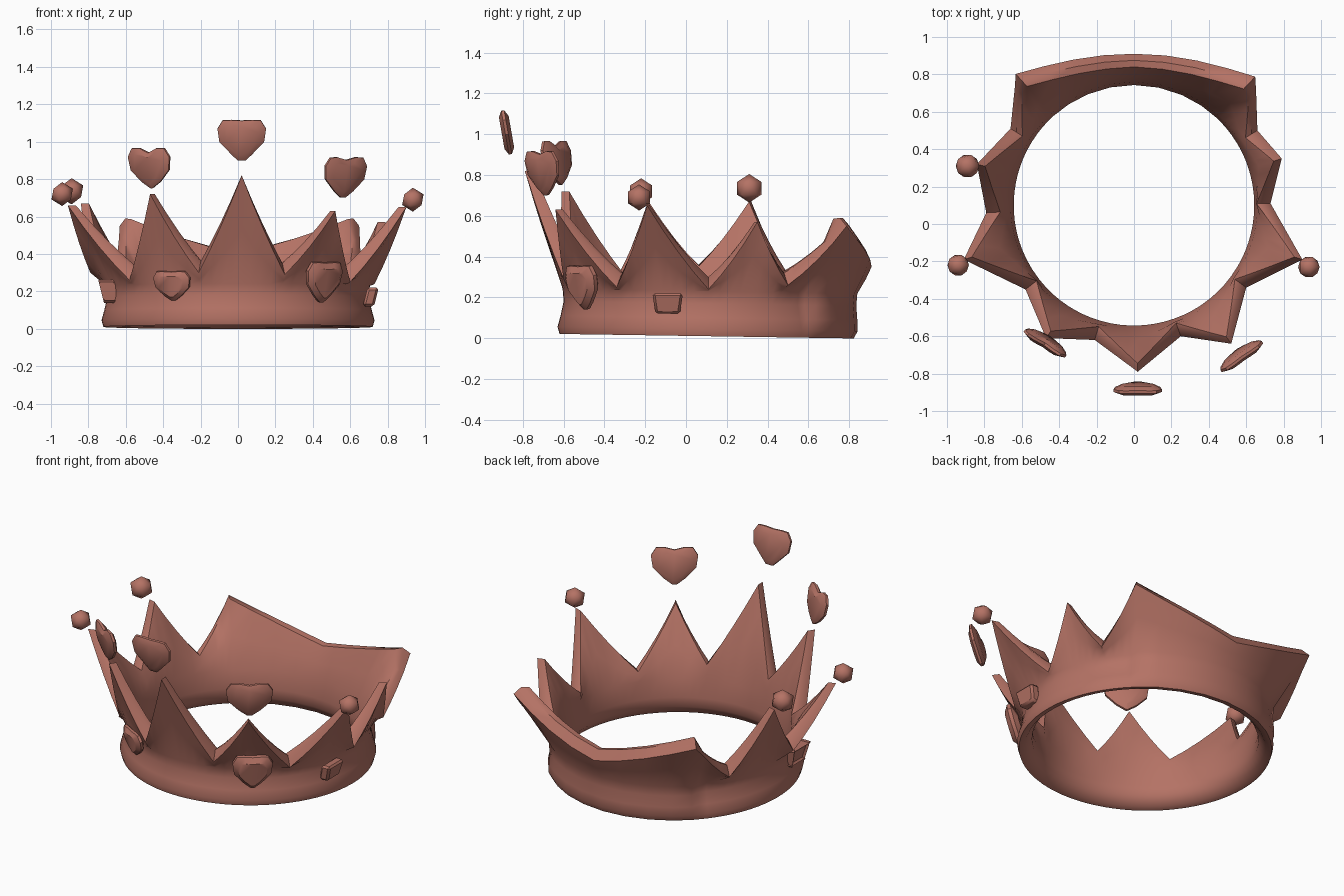
import bpy, bmesh
from math import atan2, hypot, cos, sin, radians
from mathutils import Matrix, Vector

if "Cube" in bpy.data.objects:
    bpy.data.objects.remove(bpy.data.objects["Cube"])

clay = bpy.data.materials.new("dusty_rose")
clay.use_nodes = True
colour = (0.46, 0.17, 0.13, 1)
clay.diffuse_color = colour
clay.node_tree.nodes["Principled BSDF"].inputs["Base Color"].default_value = colour


def finish(name, bm, angle):
    bmesh.ops.recalc_face_normals(bm, faces=bm.faces)
    mesh = bpy.data.meshes.new(name)
    bm.to_mesh(mesh)
    bm.free()
    mesh.materials.append(clay)
    ob = bpy.data.objects.new(name, mesh)
    bpy.context.collection.objects.link(ob)
    bpy.ops.object.select_all(action="DESELECT")
    ob.select_set(True)
    bpy.context.view_layer.objects.active = ob
    bpy.ops.object.shade_smooth_by_angle(angle=radians(angle))


def bridge(bm, loops, closed=False):
    pairs = list(zip(loops, loops[1:]))
    if closed:
        pairs.append((loops[-1], loops[0]))
    for a, b in pairs:
        n = len(a)
        for i in range(n):
            bm.faces.new((a[i], a[(i + 1) % n], b[(i + 1) % n], b[i]))


# Crown rim: alternating spike tips and valleys, counter-clockwise from the front
CENTRE = Vector((0, 0.1, 0))
rim = [
    (0.02, -0.79, 0.82), (0.25, -0.60, 0.29),
    (0.52, -0.64, 0.63), (0.60, -0.34, 0.25),
    (0.90, -0.19, 0.65), (0.73, 0.11, 0.24),
    (0.79, 0.35, 0.57), (0.66, 0.50, 0.26),
    (0.65, 0.79, 0.55), (0.0, 0.91, 0.35),
    (-0.63, 0.80, 0.56), (-0.66, 0.51, 0.27),
    (-0.84, 0.32, 0.67), (-0.79, 0.06, 0.30),
    (-0.91, -0.19, 0.66), (-0.58, -0.35, 0.26),
    (-0.47, -0.61, 0.72), (-0.21, -0.62, 0.30),
]
BACK = (8, 9)
outer_profile = [(0.72, 0.01), (0.73, 0.045), (0.715, 0.1), (0.70, 0.17), (0.705, 0.23)]
inner_profile = [(0.66, 0.24), (0.643, 0.13), (0.645, 0.07), (0.685, 0.018)]
STEPS = 4


def rim_columns():
    """Yield each outer rim point, its lip width, lip height and backward swell."""
    for i, p in enumerate(rim):
        a, b = Vector(p), Vector(rim[(i + 1) % len(rim)])
        for k in range(STEPS):
            t = k / STEPS
            q = a.lerp(b, t)
            peak = 1 - t if i % 2 == 0 else t
            lip, lift = 0.075 - 0.03 * peak, 0.06 * (1 - peak)
            if i in BACK or (i == 10 and k == 0):  # long back rim: sagging arc
                d = q - CENTRE
                r = 0.81 + 0.135 * peak ** 2
                q = CENTRE + Vector((d.x, d.y, 0)).normalized() * r
                q.z = 0.35 + 0.20 * peak ** 1.2
                lip, lift = 0.07 + 0.02 * peak, 0.06 - 0.02 * peak
                yield q, lip, lift, 0.035
            else:
                q.z -= 0.08 * peak * (1 - peak)
                yield q, lip, lift, 0


bm = bmesh.new()
columns = []
for q, lip, lift, swell in rim_columns():
    d = q - CENTRE
    ang, rad = atan2(d.y, d.x), hypot(d.x, d.y)
    c, s = cos(ang), sin(ang)

    def at(r, z):
        return bm.verts.new((CENTRE.x + c * r, CENTRE.y + s * r, z))

    # Outer wall, rounded lip, inner wall; the base drops slightly to the back
    drop = 0.011 * s
    mid_r, mid_z = 0.70 * 0.55 + rad * 0.45, 0.23 * 0.5 + q.z * 0.5
    col = [at(r + swell * min(1, z / 0.14), z - drop) for r, z in outer_profile]
    col.append(at(mid_r + 0.008 + swell * 0.7, mid_z))
    col.append(at(rad, q.z))
    col.append(at(rad - lip * 0.5, q.z + lift))
    col.append(at(rad - lip, q.z + lift * 0.9))
    col.append(at(mid_r - 0.06, mid_z + lift * 0.4))
    col += [at(r, z - drop) for r, z in inner_profile]
    columns.append(col)
bridge(bm, columns, closed=True)
finish("crown_band", bm, 50)


# Heart-shaped slabs: three floating above the spikes, two set in the band
half = [(0.42, 0.98), (0.78, 0.97), (1.0, 0.55), (0.92, -0.1), (0.45, -0.68)]


def heart(name, place, width, height, turn, tilt, depth=0.024, notch=0.85, tip=0.1):
    lower = [(tip, -1), (-tip, -1)]
    outline = [(0, notch)] + half + lower + [(-x, z) for x, z in reversed(half)]
    bm = bmesh.new()
    loops = []
    for y, k in ((-depth, 0.72), (-depth * 0.3, 1), (depth * 0.3, 1), (depth, 0.72)):
        loops.append([bm.verts.new((x * k * width, y, z * k * height)) for x, z in outline])
    bridge(bm, loops)
    bm.faces.new(loops[0])
    bm.faces.new(loops[-1])
    bm.transform(Matrix.Translation(place) @ Matrix.Rotation(radians(turn), 4, "Z")
                 @ Matrix.Rotation(radians(tilt), 4, "X"))
    finish(name, bm, 35)


heart("front_heart", (0.02, -0.88, 1.01), 0.13, 0.11, 0, 10, notch=0.95, tip=0.18)
heart("right_heart", (-0.47, -0.63, 0.86), 0.13, 0.11, -32, 10, notch=0.75, tip=0.04)
heart("left_heart", (0.57, -0.70, 0.81), 0.135, 0.11, 35, 10)
heart("left_front_gem", (0.455, -0.505, 0.25), 0.115, 0.11, 37, 12, depth=0.035, notch=0.95)
heart("right_front_gem", (-0.35, -0.53, 0.23), 0.11, 0.08, -29, 12, depth=0.025, notch=0.95)


# Faceted balls on the side spikes
def ball(name, place, radius):
    bm = bmesh.new()
    bmesh.ops.create_icosphere(bm, subdivisions=1, radius=radius)
    bm.transform(Matrix.Translation(place))
    finish(name, bm, 60)


ball("right_front_ball", (-0.94, -0.22, 0.72), 0.064)
ball("left_front_ball", (0.935, -0.23, 0.69), 0.064)
ball("right_back_ball", (-0.89, 0.31, 0.735), 0.07)


# Small tapered side studs
for side, reach, height, label in ((1, 0.71, 0.17, "left"), (-1, 0.69, 0.2, "right")):
    bm = bmesh.new()
    bmesh.ops.create_cube(bm, size=1)
    for v in bm.verts:
        k = 0.8 if v.co.z < 0 else 1
        v.co = Vector((side * (reach + v.co.x * 0.06 + v.co.z * 0.025),
                       -0.09 + v.co.y * 0.15 * k, height + v.co.z * 0.10))
    bmesh.ops.bevel(bm, geom=bm.edges[:], offset=0.012, segments=1, affect="EDGES")
    finish(label + "_stud", bm, 35)
